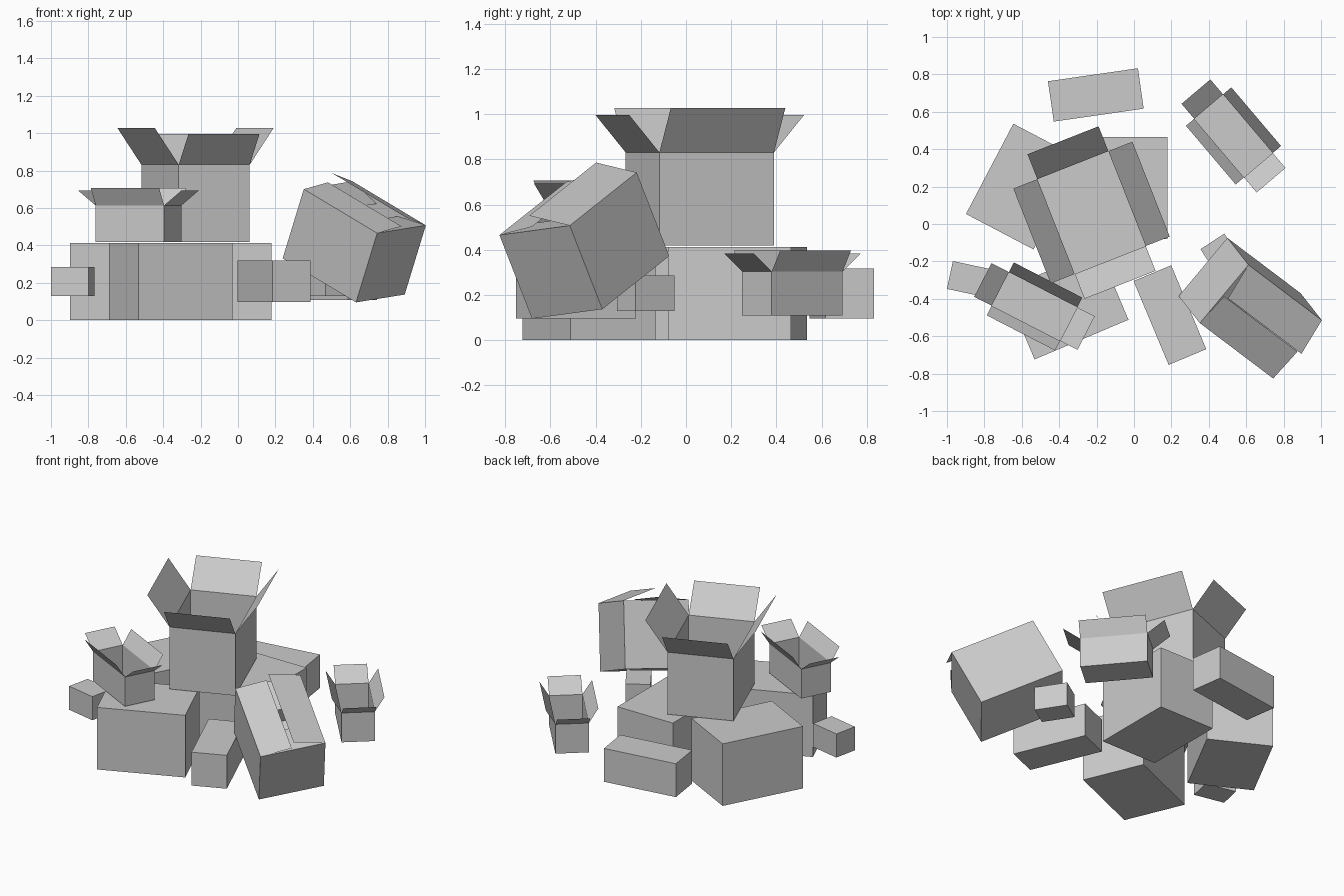
import bpy
from math import radians
from mathutils import Matrix, Vector

if "Cube" in bpy.data.objects:
    bpy.data.objects.remove(bpy.data.objects["Cube"])

# Carton sizes: length, width, height
LARGE = (0.545, 0.408, 0.413)
LONG = (0.486, 0.218, 0.222)
SMALL = (0.205, 0.152, 0.157)
TRAY = (0.411, 0.202, 0.195)


def placed(x, y, z, angle):
    return Matrix.Translation((x, y, z)) @ Matrix.Rotation(radians(angle), 4, 'Z')


def carton(name, size, matrix, flaps=None):
    """Box with its origin at the base centre; flaps (outward, upward) per
    side in the order front, right, back, left leave the top open."""
    l, w, h = size[0] / 2, size[1] / 2, size[2]
    ring = [(-l, -w), (l, -w), (l, w), (-l, w)]
    outward = [(0, -1), (1, 0), (0, 1), (-1, 0)]
    verts = [Vector((x, y, z)) for z in (0, h) for x, y in ring]
    faces = [(3, 2, 1, 0)]
    faces += [(i, (i + 1) % 4, 4 + (i + 1) % 4, 4 + i) for i in range(4)]
    if flaps is None:
        faces.append((4, 5, 6, 7))
    else:
        for i, (out, up) in enumerate(flaps):
            a, b = 4 + i, 4 + (i + 1) % 4
            step = Vector((outward[i][0] * out, outward[i][1] * out, up))
            n = len(verts)
            verts += [verts[a] + step, verts[b] + step]
            faces.append((a, b, n + 1, n))
    mesh = bpy.data.meshes.new(name)
    mesh.from_pydata(verts, [], faces)
    obj = bpy.data.objects.new(name, mesh)
    obj.matrix_world = matrix
    bpy.context.collection.objects.link(obj)
    return obj


# Closed cartons
for name, size, x, y, z, angle in [
    ("large_box_left", LARGE, -0.591, 0.20, 0, 62.3),
    ("large_box_back", LARGE, -0.025, 0.193, 0, 90),
    ("large_box_front", LARGE, -0.36, -0.43, 0, 22.9),
    ("long_box_back", LONG, -0.204, 0.69, 0.096, 8.2),
    ("long_box_front", LONG, 0.192, -0.487, 0.096, -67.3),
    ("small_box_left", SMALL, -0.884, -0.294, 0.128, -12.1),
    ("small_box_right", SMALL, 0.475, -0.179, 0.128, -56.8),
]:
    carton(name, size, placed(x, y, z, angle))

# Upright open cartons with splayed flaps
wide, end = (0.138, 0.197), (0.143, 0.165)
carton("open_large_box", LARGE, placed(-0.227, 0.061, 0.418, -68.5), [wide, end, wide, end])
wide, end = (0.058, 0.094), (0.105, 0.08)
for name, x, y, z, angle in [("open_tray_left", -0.532, -0.441, 0.418, -27.2),
                             ("open_tray_right", 0.532, 0.471, 0.108, -49.7)]:
    carton(name, TRAY, placed(x, y, z, angle), [wide, end, wide, end])

# Tipped carton with its flaps folded nearly shut
x_axis = Vector((0.392, -0.296, -0.235)).normalized()
y_axis = Vector((0.258, 0.31, 0.042))
z_axis = x_axis.cross(y_axis).normalized()
y_axis = z_axis.cross(x_axis)
tilt = Matrix((x_axis, y_axis, z_axis)).transposed().to_4x4()
carton("tipped_large_box", LARGE, Matrix.Translation((0.565, -0.378, 0.2335)) @ tilt,
       [(-0.196, 0.018), (-0.195, -0.04), (-0.202, 0.072), (-0.195, -0.04)])
